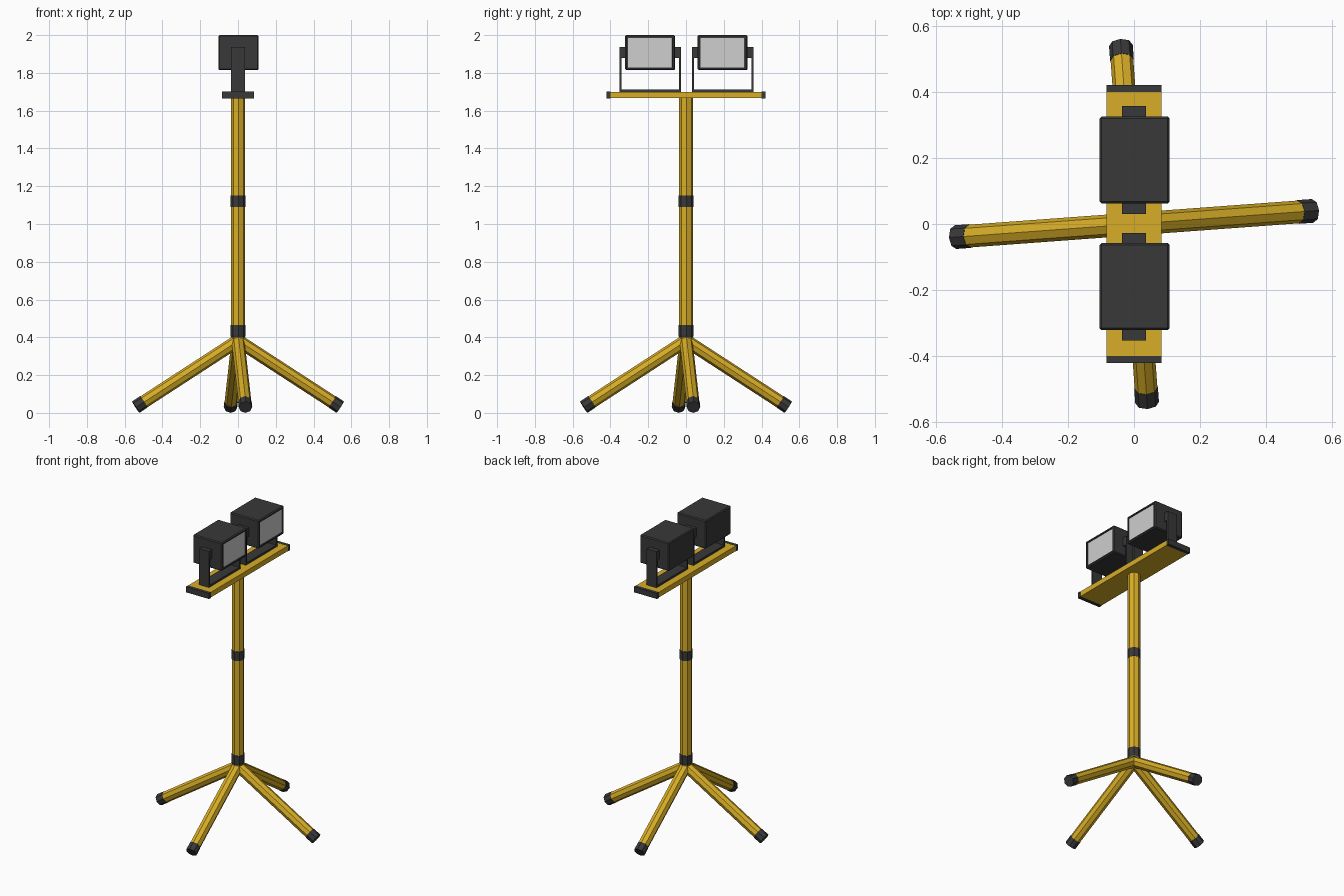
import bpy, bmesh, math
from mathutils import Vector, Matrix

if "Cube" in bpy.data.objects:
    bpy.data.objects.remove(bpy.data.objects["Cube"])


def material(name, rgb):
    m = bpy.data.materials.new(name)
    m.diffuse_color = (*rgb, 1)
    m.use_nodes = True
    m.node_tree.nodes["Principled BSDF"].inputs["Base Color"].default_value = m.diffuse_color
    return m


YELLOW = material("yellow paint", (0.68, 0.42, 0.02))
DARK = material("dark plastic", (0.04, 0.04, 0.04))
GLASS = material("pale glass", (0.62, 0.62, 0.62))
TWIST = math.radians(4.2)


def finish(bm, name, *mats):
    bmesh.ops.recalc_face_normals(bm, faces=bm.faces[:])
    me = bpy.data.meshes.new(name)
    bm.to_mesh(me)
    bm.free()
    for m in mats:
        me.materials.append(m)
    ob = bpy.data.objects.new(name, me)
    bpy.context.collection.objects.link(ob)
    return ob


def box_bm(lo, hi):
    lo, hi = Vector(lo), Vector(hi)
    bm = bmesh.new()
    bmesh.ops.create_cube(bm, size=1, matrix=Matrix.Translation((lo + hi) / 2) @ Matrix.Diagonal((*(hi - lo), 1)))
    return bm


def box(name, lo, hi, mat):
    return finish(box_bm(lo, hi), name, mat)


def tube(name, a, b, r, mat, r2=None):
    # eight-sided tube from a to b, one corner turned upward
    a, b = Vector(a), Vector(b)
    d = b - a
    if abs(d.x) + abs(d.y) < 1e-6:
        rot = Matrix.Rotation(TWIST, 4, 'Z')
    else:
        rot = d.to_track_quat('Z', 'Y').to_matrix().to_4x4()
    bm = bmesh.new()
    bmesh.ops.create_cone(bm, cap_ends=True, segments=8, radius1=r, radius2=r if r2 is None else r2,
                          depth=d.length, matrix=Matrix.Translation((a + b) / 2) @ rot)
    return finish(bm, name, mat)


# Mast and collars
tube("mast", (0, 0, 0.40), (0, 0, 1.67), 0.038, YELLOW)
tube("middle_collar", (0, 0, 1.09), (0, 0, 1.15), 0.040, DARK)
tube("base_collar", (0, 0, 0.41), (0, 0, 0.465), 0.040, DARK)
tube("base_hub", (0, 0, 0.375), (0, 0, 0.41), 0.030, DARK, 0.040)

# Four splayed legs with rubber feet
top = Vector((0, 0, 0.382))
for i in range(4):
    a = TWIST + i * math.pi / 2
    end = Vector((0.543 * math.cos(a), 0.543 * math.sin(a), 0.0305))
    cut = end + (top - end).normalized() * 0.052
    tube(f"leg_{i + 1}", top, cut, 0.0345, YELLOW)
    tube(f"foot_{i + 1}", cut, end, 0.036, DARK)

# Crossbar with end caps
box("crossbar", (-0.083, -0.40, 1.666), (0.083, 0.40, 1.70), YELLOW)
for side, s in (("left", -1), ("right", 1)):
    y0, y1 = sorted((s * 0.40, s * 0.422))
    box(f"{side}_bar_cap", (-0.084, y0, 1.664), (0.084, y1, 1.701), DARK)

# Two floodlights facing +x, each in a U bracket
for side, c in (("left", -0.19), ("right", 0.194)):
    # housing with softened edges and a recessed glass front
    bm = box_bm((-0.104, c - 0.132, 1.814), (0.108, c + 0.132, 2.0))
    bmesh.ops.bevel(bm, geom=bm.edges[:], offset=0.006, segments=1, affect='EDGES')
    front = max(bm.faces, key=lambda f: f.calc_center_median().x)
    bmesh.ops.inset_region(bm, faces=[front], thickness=0.012)
    bmesh.ops.inset_region(bm, faces=[front], thickness=0.001, depth=-0.006)
    front.material_index = 1
    finish(bm, f"{side}_floodlight", DARK, GLASS)

    box(f"{side}_bracket_base", (-0.036, c - 0.163, 1.70), (0.036, c + 0.163, 1.713), DARK)
    for end, s in (("outer", math.copysign(1, c)), ("inner", -math.copysign(1, c))):
        y0, y1 = sorted((c + s * 0.152, c + s * 0.163))
        box(f"{side}_{end}_bracket_arm", (-0.036, y0, 1.713), (0.036, y1, 1.938), DARK)
        y0, y1 = sorted((c + s * 0.13, c + s * 0.152))
        box(f"{side}_{end}_pivot", (-0.036, y0, 1.88), (0.036, y1, 1.938), DARK)
